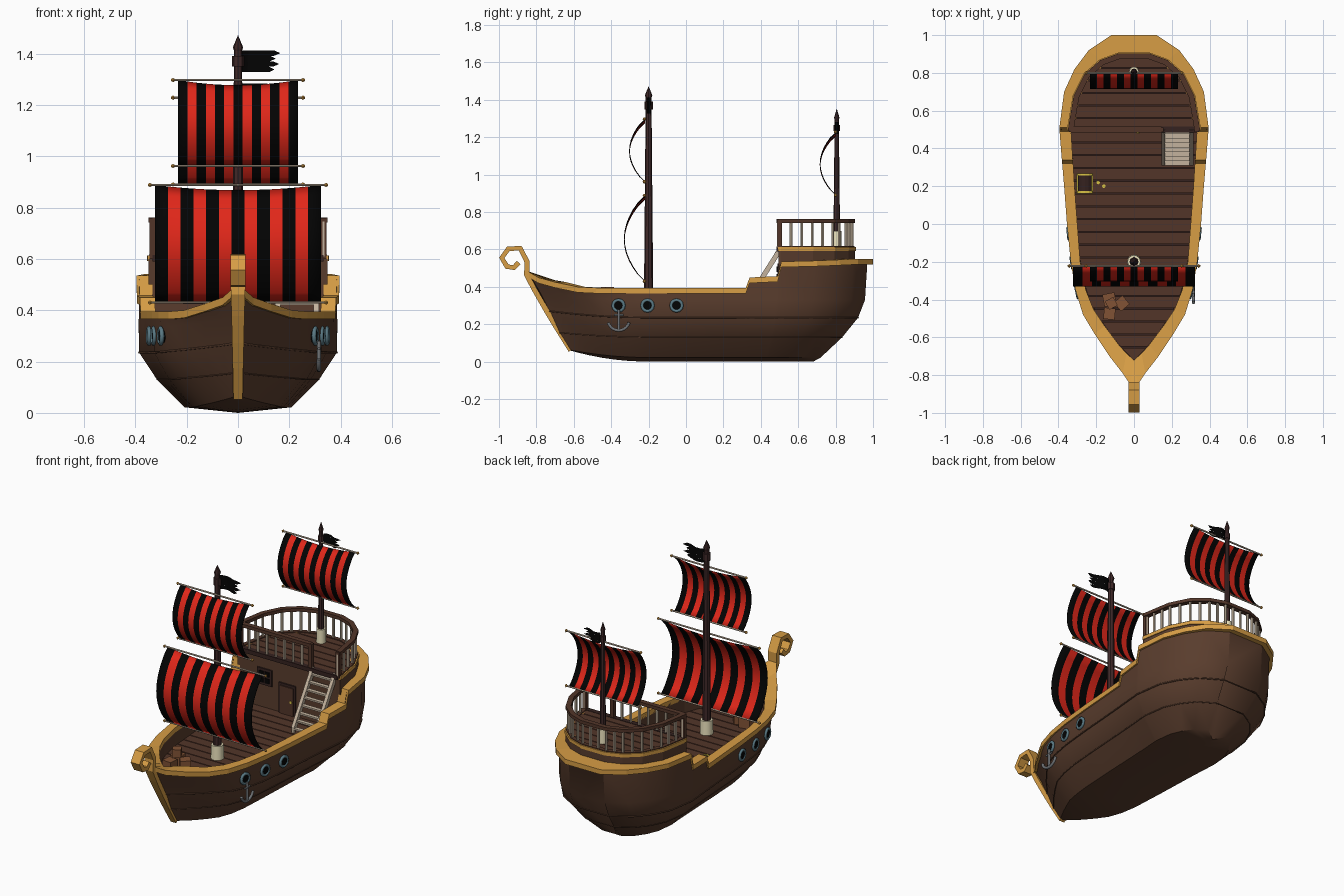
import bpy, bmesh, math
from mathutils import Vector, Matrix

if "Cube" in bpy.data.objects:
    bpy.data.objects.remove(bpy.data.objects["Cube"])

def mat(n, r, g, b):
    m = bpy.data.materials.new(n); m.diffuse_color = (r, g, b, 1); return m
WOOD = mat("hull_wood", .1, .046, .026); DECK = mat("deck_wood", .085, .036, .022)
DARK = mat("dark_wood", .035, .016, .014); GOLD = mat("gold_trim", .68, .34, .06)
PALE = mat("pale_wood", .55, .45, .34); RED = mat("red_cloth", .75, .02, .01)
BLACK = mat("black_cloth", .001, .001, .001); STEEL = mat("steel", .10, .19, .23)
MAST = mat("mast_wood", .05, .022, .022); CRATE = mat("crate_wood", .22, .085, .035)
CREAM = mat("cream", .85, .78, .52); YELLOW = mat("yellow_metal", .7, .55, .06)

def mk(name, verts, faces, mats, idx=None, smooth=None):
    me = bpy.data.meshes.new(name); me.from_pydata(verts, [], faces)
    mats = mats if isinstance(mats, list) else [mats]
    for m in mats: me.materials.append(m)
    if idx: me.polygons.foreach_set("material_index", idx)
    bm = bmesh.new(); bm.from_mesh(me)
    bmesh.ops.remove_doubles(bm, verts=bm.verts, dist=1e-5)
    bmesh.ops.recalc_face_normals(bm, faces=bm.faces)
    bm.to_mesh(me); bm.free()
    if smooth:
        me.shade_smooth(); me.set_sharp_from_angle(angle=math.radians(smooth))
    ob = bpy.data.objects.new(name, me); bpy.context.collection.objects.link(ob); return ob

def loft(name, rings, m, closed=False, ring_closed=True, caps=True, smooth=None):
    n, k = len(rings), len(rings[0])
    F = [(i*k+j, i*k+(j+1) % k, (i+1) % n*k+(j+1) % k, (i+1) % n*k+j)
         for i in range(n if closed else n-1) for j in range(k if ring_closed else k-1)]
    if caps and not closed: F += [tuple(range(k)), tuple(range((n-1)*k, n*k))]
    return mk(name, [p for r in rings for p in r], F, m, smooth=smooth)

def box(name, c, s, m, rot=0):
    x, y, z = (v/2 for v in s); q = [(-x, -y), (x, -y), (x, y), (-x, y)]
    ob = loft(name, [[(a, b, h) for a, b in q] for h in (-z, z)], m)
    ob.location = c; ob.rotation_euler.z = rot; return ob

def rod(name, secs, m, n=8):
    """round bar through (point, radius) sections"""
    d = (Vector(secs[-1][0]) - Vector(secs[0][0])).normalized()
    R = d.to_track_quat('Z', 'Y')
    return loft(name, [[Vector(p) + R @ Vector((r*math.cos(2*math.pi*a/n), r*math.sin(2*math.pi*a/n), 0))
                for a in range(n)] for p, r in secs], m, smooth=40)

def offsets(path):
    """unit normals of a 2D polyline"""
    out = []
    for i in range(len(path)):
        a, b = Vector(path[max(i-1, 0)]), Vector(path[min(i+1, len(path)-1)])
        t = (b-a).normalized(); out.append(Vector((-t.y, t.x)))
    return out

def band(name, path, w, z0, z1, m):
    R = []
    for p, nn in zip(path, offsets(path)):
        a, b = Vector(p)+nn*w/2, Vector(p)-nn*w/2
        R.append([(*a, z0), (*a, z1), (*b, z1), (*b, z0)])
    return loft(name, R, m)

def tube(name, pts, r, m, cyclic=False):
    cu = bpy.data.curves.new(name, 'CURVE'); cu.dimensions = '3D'; cu.bevel_depth = r
    cu.bevel_resolution = 1; cu.use_fill_caps = True
    s = cu.splines.new('POLY'); s.points.add(len(pts)-1); s.use_cyclic_u = cyclic
    for q, p in zip(s.points, pts): q.co = (*p, 1)
    cu.materials.append(m)
    ob = bpy.data.objects.new(name, cu); bpy.context.collection.objects.link(ob)

# rail stations: outer x, outer y, inner x, inner y, top z
S = [(.02, -.85, 0, -.72, .485), (.06, -.79, .04, -.685, .45), (.13, -.70, .08, -.64, .425),
     (.21, -.58, .155, -.54, .40), (.27, -.48, .215, -.45, .395), (.31, -.35, .255, -.35, .395),
     (.335, -.2, .285, -.2, .395), (.355, 0, .3, 0, .395), (.37, .2, .315, .2, .395),
     (.38, .32, .322, .32, .395), (.382, .34, .324, .34, .45), (.394, .49, .333, .49, .457),
     (.395, .51, .334, .51, .535), (.37, .7, .305, .68, .54), (.315, .82, .25, .79, .545),
     (.24, .92, .17, .86, .55), (.12, 1.0, .08, .893, .55)]
DZ, PZ = .285, .613
def around(f, st=S): return [f(s, 1) for s in st] + [f(s, -1) for s in reversed(st)]

# hull levels: width scale, bow y, stern y, bow z, mid z
L = [(.975, -.84, .97, None, None), (.98, -.78, .957, .37, .33), (.975, -.73, .92, .27, .235),
     (.80, -.68, .835, .155, .13), (.53, -.63, .72, .065, .022), (0, -.62, .68, .06, 0)]
def hull_pt(s, lev, sx):
    k, b, e, zb, zm = lev; t = (s[1]+.85)/1.85
    y = s[1] + (b+.85)*max(0, 1-t/.35) + (e-1)*max(0, (t-.65)/.35)
    z = s[4]-.015 if zb is None else zb + (zm-zb)*(1-max(0, 1-t/.35)**2)
    return (sx*k*s[0], y, z)
loft("hull", [[hull_pt(s, l, 1) for l in L] + [hull_pt(s, l, -1) for l in L[-2::-1]] for s in S],
     WOOD, ring_closed=False, smooth=35)
for i, r in ((2, .004), (3, .003)):
    tube("wale", around(lambda s, sx: hull_pt(s, L[i], sx)), r, WOOD, True)
# gold gunwale (its inner edge flattens towards the bow) and inner bulwark
def inner_z(s): return min(s[4], .43) if s[1] < -.6 else s[4]
loft("gunwale", around(lambda s, sx: [(sx*s[0], s[1], s[4]), (sx*s[0], s[1], s[4]-.03),
     (sx*s[2], s[3], inner_z(s)-.03), (sx*s[2], s[3], inner_z(s))]), GOLD, closed=True)
loft("bulwark", around(lambda s, sx: [(sx*s[2], s[3], inner_z(s)-.01), (sx*s[2], s[3], DZ-.02)]),
     WOOD, closed=True, ring_closed=False)

# planked decks
def half(y):
    for a, b in zip(S, S[1:]):
        if a[3] <= y <= b[3]: return a[2] + (b[2]-a[2])*(y-a[3])/(b[3]-a[3])
    return 0
def deck(name, y0, y1, z, n):
    V, F, d = [], [], (y1-y0)/n
    for i in range(n):
        a, b = y0+i*d+.003, y0+(i+1)*d-.003; k = len(V)
        for h in (z-.01, z):
            V += [(-half(a), a, h), (half(a), a, h), (half(b), b, h), (-half(b), b, h)]
        F += [(k+4, k+5, k+6, k+7), (k, k+1, k+5, k+4), (k+2, k+3, k+7, k+6)]
    mk(name+"_planks", V, F, DECK)
    ys = [y0+i*(y1-y0)/20 for i in range(21)]
    loft(name+"_base", [[(-half(y), y, z-.008), (half(y), y, z-.008)] for y in ys], DARK,
         ring_closed=False, caps=False)
deck("main_deck", -.72, .5, DZ, 18)
deck("poop_deck", .495, .893, PZ, 6)

# poop cabin, trim and railing
AFT = [(.333, .495)] + [(s[2], s[3]-.005) for s in S[12:]]
AFT = AFT + [(-x, y) for x, y in reversed(AFT)]
FRONT = [(-.333, .5), (.145, .5)]
box("cabin_front", (0, .507, .44), (.666, .02, .33), WOOD)
band("poop_wall", AFT, .03, .5, .6, WOOD)
band("poop_trim", AFT, .04, .592, .613, GOLD)
band("poop_sill", AFT, .026, .6, .618, DECK)
band("poop_front_trim", [(-.333, .5), (.333, .5)], .03, .59, .615, DARK)
def railing(name, path, step):
    band(name+"_top", path, .03, .742, .762, DECK)
    for a, b in zip(path, path[1:]):
        a, b = Vector(a), Vector(b); n = max(1, round((b-a).length/step))
        for i in range(n):
            p = a.lerp(b, i/n)
            rod(name+"_baluster", [((*p, .61), .0085), ((*p, .745), .0085)], PALE, 6)
railing("aft_rail", AFT, .05)
railing("front_rail", FRONT, .06)
for x in (-.333, .145, .333): box("rail_post", (x, .5, .68), (.024, .024, .16), DECK)
# window and door
box("window_frame", (-.165, .495, .475), (.1, .012, .1), DARK)
for x in (-.185, -.145):
    for z in (.455, .495): box("window_pane", (x, .488, z), (.03, .006, .03), BLACK)
box("door_frame", (-.01, .495, .375), (.115, .012, .19), DARK)
box("door", (-.01, .49, .37), (.09, .012, .17), DECK)
rod("door_knob", [((.02, .48, .37), .008), ((.02, .49, .37), .008)], YELLOW)
# stairs
for x in (.155, .305):
    loft("stair_side", [[(x+dx, y, z+dz) for dx, dz in ((-.01, -.03), (.01, -.03), (.01, .02), (-.01, .02))]
         for y, z in ((.31, .3), (.5, .6))], PALE)
for i in range(8):
    t = (i+.5)/8; box("stair_tread", (.23, .31+.19*t, .29+.31*t), (.14, .024, .01), PALE)

# stem and scroll
P = [(-.615, .06), (-.69, .18), (-.75, .28), (-.81, .385), (-.852, .465), (-.85, .535), (-.887, .607),
     (-.95, .603), (-.985, .555), (-.957, .508), (-.92, .503), (-.895, .53)]
R = []
for i, (p, nn) in enumerate(zip(P, offsets(P))):
    w = .018+.012*min(1, i/5); a, b = Vector(p)+nn*.014, Vector(p)-nn*.014
    R.append([(-w, *a), (w, *a), (w, *b), (-w, *b)])
loft("stem_scroll", R, GOLD)

# masts with bands, finials and ragged flags
def mast(name, y, z0, z1, r, fl):
    rod(name, [((0, y, z0), r*1.15), ((0, y, z1-.05), r*.7)], MAST)
    rod(name+"_base", [((0, y, z0), r*1.7), ((0, y, z0+.085), r*1.6)], CREAM, 10)
    rod(name+"_finial", [((0, y, z1-.06), r*.7), ((0, y, z1-.045), r*.9), ((0, y, z1), .001)], MAST)
    h, ln = fl; zc = z1-.1
    rod(name+"_band", [((0, y, zc-h/4), r*1.05), ((0, y, zc+h/4), r*1.05)], MAST)
    V, F = [], []
    for row in range(4):
        end = ln*(1, .88, .97, .85)[row]
        for i in range(7):
            x = end*i/6; yy = y+.012*math.sin(x/ln*6)
            top, bot = zc+h/2-row*h/4, zc+h/2-(row+1)*h/4
            if i == 6: top = bot = (top+bot)/2
            V += [(.015+x, yy, top), (.015+x, yy, bot)]
            if i: k = len(V); F.append((k-4, k-3, k-1, k-2))
    mk(name+"_flag", V, F, BLACK)
mast("main_mast", -.2, DZ, 1.47, .022, (.085, .15))
mast("mizzen_mast", .806, PZ, 1.35, .016, (.065, .12))

# striped sails with yards
def sail(name, y, z0, z1, w, depth, nx=13, nz=12):
    V = []
    for j in range(nz+1):
        v = j/nz
        for i in range(nx+1):
            u = 2*i/nx-1
            V.append((u*w, y-depth*math.sin(math.pi*v)**.8, z0+(z1-z0)*v-.02*(1-u*u)*v))
    F = [(j*(nx+1)+i, j*(nx+1)+i+1, (j+1)*(nx+1)+i+1, (j+1)*(nx+1)+i) for j in range(nz) for i in range(nx)]
    ob = mk(name, V, F, [BLACK, RED], [i % 2 for j in range(nz) for i in range(nx)], smooth=60)
    m = ob.modifiers.new("thickness", 'SOLIDIFY'); m.thickness = .004
    for z in (z0, z1):
        e = w+.02
        rod(name+"_yard", [((-e, y, z), .005), ((e, y, z), .005)], PALE, 6)
        for sx in (-1, 1):
            rod(name+"_yard_knob", [((sx*(e-.006), y, z), .005), ((sx*e, y, z), .01),
                                    ((sx*(e+.008), y, z), .004)], GOLD, 6)
sail("main_sail", -.222, .43, .888, .323, .11)
sail("top_sail", -.222, .962, 1.297, .233, .082)
sail("mizzen_sail", .8, .89, 1.228, .233, .085)

# portholes
for sx in (-1, 1):
    for y, x, a in ((-.36, .298, .2), (-.205, .325, .14), (-.05, .343, .1)):
        d = Vector((sx*math.cos(a), -math.sin(a), 0)); c = Vector((sx*x, y, .3))
        rod("porthole_glass", [(c-d*.03, .028), (c+d*.008, .028)], BLACK, 12)
        q = d.to_track_quat('Z', 'Y')
        tube("porthole_ring", [c+d*.004+q @ Vector((.03*math.cos(k*math.pi/6), .03*math.sin(k*math.pi/6), 0))
             for k in range(12)], .009, STEEL, True)
# anchor
AX, AY = .315, -.36
GREY = mat("anchor_grey", .16, .17, .18)
tube("anchor_shank", [(AX, AY, .28), (AX, AY, .168)], .008, GREY)
tube("anchor_arms", [(AX, AY+.058*math.sin(a), .225-.058*math.cos(a))
     for a in [-1.3+.26*i for i in range(11)]], .009, GREY)
tube("anchor_stock", [(AX, AY-.025, .25), (AX, AY+.025, .25)], .006, GREY)

# deck cargo: crates, chest and coins
for x, y, z, s, r in ((-.13, -.40, 0, .065, .2), (-.065, -.42, 0, .06, .7), (-.13, -.475, 0, .06, -.1),
                      (-.12, -.42, .063, .05, .5)):
    box("crate", (x, y, DZ+z+s/2), (s, s, s), CRATE, r)
box("chest_body", (-.26, .215, DZ+.025), (.075, .1, .05), DARK)
loft("chest_lid", [[(-.26+.0375*math.cos(a*math.pi/6), y, DZ+.05+.025*math.sin(a*math.pi/6))
     for a in range(7)] for y in (.165, .265)], DARK)
for y in (.168, .262):
    loft("chest_strap", [[(-.26+.042*math.cos(a*math.pi/6), y+d, DZ+.05+.029*math.sin(a*math.pi/6))
         for a in range(7)] for d in (-.006, .006)], YELLOW)
for x in (-.3, -.22): box("chest_edge", (x, .215, DZ+.05), (.008, .106, .01), YELLOW)
for x, y in ((-.19, .22), (-.16, .2)): rod("coin", [((x, y, DZ), .01), ((x, y, DZ+.005), .01)], YELLOW)

for m in bpy.data.materials:
    if m.users and not m.is_grease_pencil:
        m.use_nodes = True
        m.node_tree.nodes["Principled BSDF"].inputs["Base Color"].default_value = m.diffuse_color
